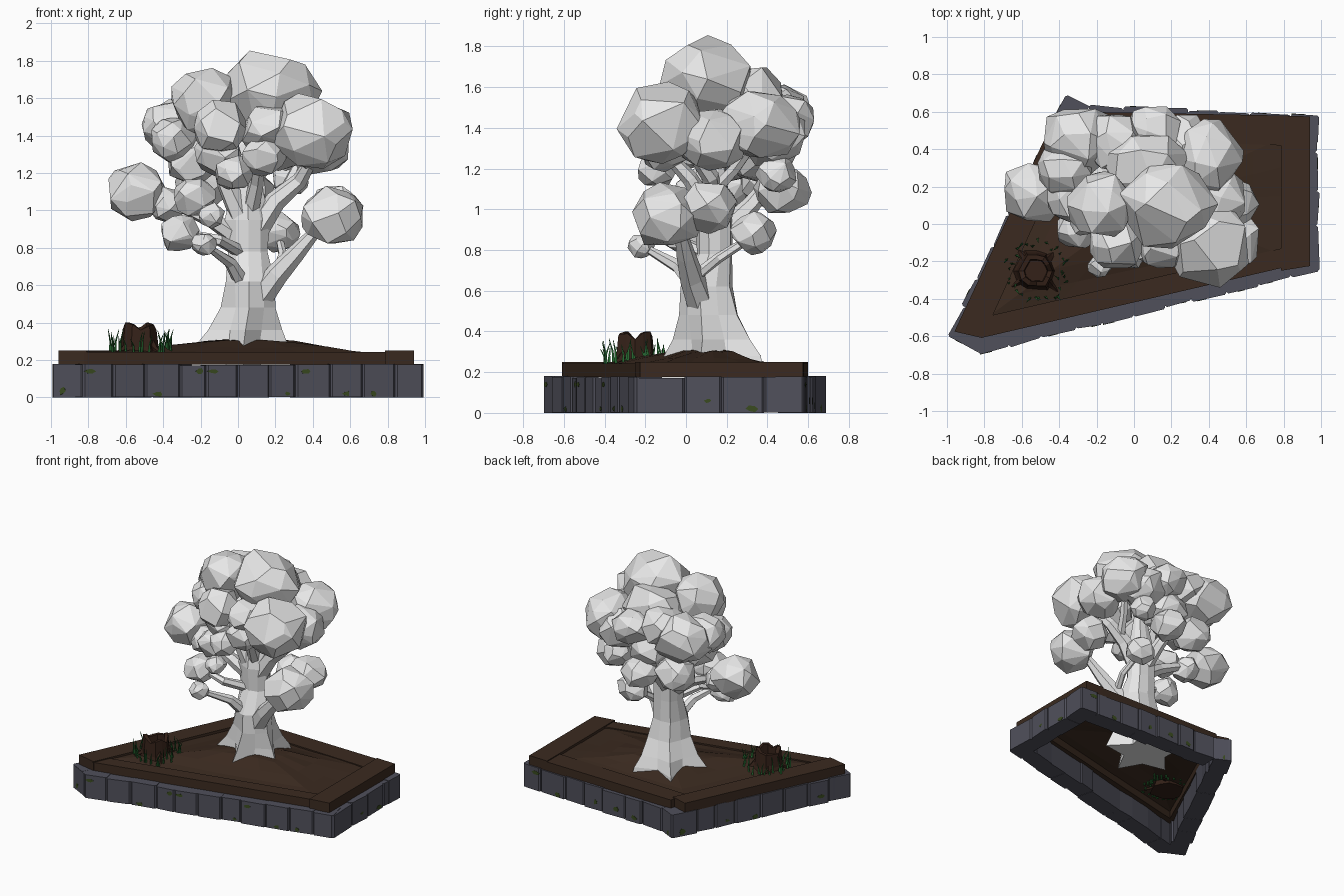
import bpy, bmesh, math, random
from mathutils import Vector

if "Cube" in bpy.data.objects:
    bpy.data.objects.remove(bpy.data.objects["Cube"])
random.seed(11)
rnd = random.uniform


def material(name, rgb):
    m = bpy.data.materials.new(name)
    m.diffuse_color = (*rgb, 1)
    m.use_nodes = True
    m.node_tree.nodes["Principled BSDF"].inputs["Base Color"].default_value = m.diffuse_color
    return m


PALE = material("pale_grey", (0.8, 0.8, 0.8))
STONE = material("slate_stone", (0.08, 0.08, 0.105))
MOSS = material("moss", (0.042, 0.070, 0.014))
WOOD = material("brown_plank", (0.043, 0.023, 0.014))
BARK = material("dark_bark", (0.034, 0.015, 0.009))
GRASS = material("grass_green", (0.02, 0.14, 0.03))


def finish(name, bm, *mats):
    bmesh.ops.recalc_face_normals(bm, faces=bm.faces)
    me = bpy.data.meshes.new(name)
    bm.to_mesh(me)
    bm.free()
    for m in mats:
        me.materials.append(m)
    ob = bpy.data.objects.new(name, me)
    bpy.context.collection.objects.link(ob)
    return ob


def prism(bm, pts, z0, z1):
    """Upright block from a plan outline."""
    loft(bm, [[(p[0], p[1], z) for p in pts] for z in (z0, z1)])


def loft(bm, rings, cap=True):
    """Skin rings of points that all have the same count."""
    vs = [[bm.verts.new(p) for p in r] for r in rings]
    n = len(vs[0])
    for a, b in zip(vs, vs[1:]):
        for i in range(n):
            bm.faces.new((a[i], a[(i + 1) % n], b[(i + 1) % n], b[i]))
    if cap:
        bm.faces.new(vs[0][::-1])
        bm.faces.new(vs[-1])


def limb(bm, pts, r0, r1, sides=6):
    """Tapered tube along a path."""
    pts = [Vector(p) for p in pts]
    rings = []
    for k, p in enumerate(pts):
        d = (pts[min(k + 1, len(pts) - 1)] - pts[max(k - 1, 0)]).normalized()
        u = d.cross(Vector((0.3, 1, 0.1))).normalized()
        v = d.cross(u)
        r = r0 + (r1 - r0) * k / (len(pts) - 1)
        rings.append([p + r * (u * math.cos(a) + v * math.sin(a))
                      for a in (2 * math.pi * i / sides for i in range(sides))])
    loft(bm, rings)


# Ring of stone blocks, with thin ragged moss plates on some outer faces
corners = [(-.83, -.69), (.99, -.25), (.99, .575), (-.24, .635), (-.36, .69), (-.995, -.6)]
counts = [11, 4, 7, 1, 8, 1]
stones, moss = bmesh.new(), bmesh.new()
for k, n in enumerate(counts):
    a, b = Vector(corners[k]), Vector(corners[(k + 1) % 6])
    d = (b - a).normalized()
    inward = Vector((-d.y, d.x))
    cuts = [0] + [(i + rnd(-.18, .18)) / n for i in range(1, n)] + [1]
    for t0, t1 in zip(cuts, cuts[1:]):
        p, q = a.lerp(b, t0), a.lerp(b, t1)
        o = inward * rnd(-.008, .008)
        skew = inward * rnd(-.006, .006)
        p, q = p + o + skew, q + o - skew
        c = d * .01
        e = inward * .01
        prism(stones, [p + e, p + c, q - c, q + e, q + inward * .14, p + inward * .14],
              rnd(0, .003), rnd(.172, .182))
        if random.random() < .75:
            m = p.lerp(q, rnd(.2, .8))
            z, w, h = random.choice((.02, .035, .06, .14)), rnd(.015, .035), rnd(.012, .025)
            outline = [(math.cos(t) * w * f, math.sin(t) * h * f)
                       for t in (i * math.pi / 3 for i in range(6)) for f in [rnd(.6, 1.2)]]
            loft(moss, [[(*(m + d * u + inward * dep), max(.001, z + v)) for u, v in outline]
                        for dep in (-.002, .005)])
finish("stone_border", stones, STONE)
finish("moss_patches", moss, MOSS)

# Plank frame
planks = {
    "left_plank": [(-.96, -.575), (-.81, -.61), (-.28, .56), (-.41, .6)],
    "front_plank": [(-.82, -.61), (.79, -.235), (.79, -.13), (-.77, -.49)],
    "back_plank": [(-.33, .46), (.79, .42), (.79, .58), (-.29, .6)],
    "right_plank": [(.785, -.25), (.94, -.225), (.94, .575), (.785, .58)]}
for k, (name, pts) in enumerate(planks.items()):
    bm = bmesh.new()
    prism(bm, pts, .175, .25 if k % 3 == 0 else .243)
    finish(name, bm, WOOD)

# Soil mound rising towards the tree
edge = [Vector(p) for p in ((-.84, -.54), (.83, -.18), (.83, .48), (-.35, .5))]
rim = [edge[k].lerp(edge[(k + 1) % 4], i / 4) for k in range(4) for i in range(4)]
centre = Vector((.06, .12))
bm = bmesh.new()
rings = []
for t, z in ((0, .228), (.25, .242), (.45, .268), (.7, .3), (.93, .31)):
    rings.append([(*p.lerp(centre, t), z + (rnd(-.006, .006) if t else 0)) for p in rim])
loft(bm, rings, cap=False)
finish("soil_mound", bm, WOOD)

# Tree trunk with flared roots, oval higher up, then limbs
bm = bmesh.new()
rings = []
for z, cx, cy, r, flare in ((.16, .03, .15, .2, .45), (.28, .03, .15, .185, .42), (.36, .04, .145, .165, .25),
                            (.48, .06, .12, .138, .1), (.62, .06, .11, .128, .06), (.78, .055, .14, .108, .04),
                            (.95, .055, .14, .116, .08), (1.08, .05, .14, .09, .1), (1.3, .06, .14, .05, 0)):
    ring = []
    oval = .8 if z > .7 else 1
    for i in range(10):
        a = math.pi * (i / 5 + .1)
        rr = r * (1 + flare * (1 if i % 2 else -.5) + rnd(-.07, .07))
        ring.append((cx + rr * math.cos(a), cy + rr * oval * math.sin(a), z))
    rings.append(ring)
loft(bm, rings)
for pts, r0, r1 in (
        (((.09, .09, .5), (.21, .03, .66), (.31, 0, .77), (.39, -.02, .86), (.47, -.03, .94)), .075, .022),
        (((.2, .03, .66), (.24, .16, .76), (.22, .32, .86)), .03, .02),
        (((.07, .13, .85), (.2, .13, 1.05), (.33, .12, 1.16), (.41, .02, 1.3)), .07, .03),
        (((.24, .13, 1.08), (.3, .24, 1.2), (.38, .35, 1.35)), .035, .025),
        (((.04, .13, .92), (-.06, .1, 1.14), (-.13, .08, 1.38)), .07, .035),
        (((.05, .15, .82), (-.14, .12, .95), (-.3, .14, 1.02), (-.5, .16, 1.08)), .055, .022),
        (((.05, .14, .76), (-.1, -.03, .84), (-.28, -.02, .88)), .04, .02),
        (((.06, .1, .55), (-.04, -.04, .72), (-.17, -.2, .81)), .05, .018),
        (((.05, .14, .85), (.02, .32, 1.02), (-.05, .46, 1.2)), .06, .03),
        (((.06, .13, .97), (.1, .02, 1.15), (.12, -.1, 1.28)), .05, .03)):
    limb(bm, pts, r0, r1)
finish("trunk_and_limbs", bm, PALE)

# Faceted foliage clumps: x, y, z, radius
clumps = [
    (.17, .1, 1.62, .23), (-.17, .1, 1.59, .19), (.41, -.12, 1.42, .21), (.4, .36, 1.41, .19),
    (-.29, .44, 1.43, .19), (.11, .5, 1.44, .14), (.07, .32, 1.53, .2), (-.1, -.1, 1.44, .15),
    (.13, -.12, 1.29, .12), (-.35, .15, 1.38, .13), (.44, .12, 1.34, .17), (-.02, -.14, 1.2, .1),
    (-.2, .42, 1.13, .14), (.06, .47, 1.1, .13), (.22, .33, .88, .11), (.5, -.1, .97, .16),
    (.52, .11, 1.01, .14), (-.18, -.22, .82, .065), (-.31, -.02, .88, .11), (-.24, .05, 1.07, .11),
    (-.54, .17, 1.1, .165), (-.14, -.07, .97, .07), (-.25, .22, 1.27, .14), (.15, -.08, 1.44, .15),
    (-.1, .44, 1.48, .16), (.26, .42, 1.36, .16), (-.1, -.02, 1.31, .13), (.02, .36, 1.28, .17),
    (-.37, .29, 1.45, .15), (.24, .05, 1.36, .15), (.28, .44, 1.17, .1), (-.38, .14, 1.03, .1)]
bm = bmesh.new()
N = 26
for x, y, z, r in clumps:
    turn = rnd(0, 6)
    ex, ey, ez = rnd(.98, 1.12), rnd(.98, 1.12), rnd(.9, 1)
    vs = []
    for i in range(N):
        h = max(-1, min(1, 1 - 2 * (i + .5 + rnd(-.8, .8)) / N))
        a = turn + i * 2.39996 + rnd(-.45, .45)
        s = math.sqrt(1 - h * h)
        k = r * rnd(.93, 1.1)
        vs.append(bm.verts.new((x + k * s * ex * math.cos(a), y + k * s * ey * math.sin(a), z + k * h * ez)))
    out = bmesh.ops.convex_hull(bm, input=vs)
    inner = [g for g in out["geom_interior"] if isinstance(g, bmesh.types.BMVert)]
    bmesh.ops.delete(bm, geom=inner, context='VERTS')
# pointed crown
top = max(bm.verts, key=lambda v: v.co.z)
top.co.z = 1.855
bmesh.ops.dissolve_limit(bm, angle_limit=math.radians(9), verts=bm.verts, edges=bm.edges)
finish("foliage", bm, PALE)

# Hollow broken stump with small roots
sx, sy = -.52, -.25
bm = bmesh.new()
tops = [rnd(.36, .41) for i in range(12)]
lump = [rnd(.88, 1.12) for i in range(12)]
rings = []
for r, z in ((.12, .22), (.1, .27), (.088, None), (.062, None), (.058, .3)):
    rings.append([(sx + r * lump[i] * math.cos(a), sy + r * lump[i] * math.sin(a), z or tops[i])
                  for i in range(12) for a in [i * math.pi / 6]])
loft(bm, rings)
for a in (.8, 2.3, 3.7, 5.5):
    c, s = math.cos(a), math.sin(a)
    limb(bm, [(sx + c * .07, sy + s * .07, .29), (sx + c * .11, sy + s * .11, .255),
              (sx + c * .16, sy + s * .16, .235)], .028, .006, 5)
finish("stump", bm, BARK)

# Grass blades around the stump, a few nearer the tree
bm = bmesh.new()
for i in range(34):
    a, d = i * .21 + rnd(-.1, .1), rnd(.13, .18)
    x, y = sx + d * math.cos(a), sy + d * math.sin(a)
    if i > 30:
        x, y = rnd(-.42, -.27), rnd(-.3, -.1)
    h, lx, ly = rnd(.06, .13), rnd(-.025, .025), rnd(-.025, .025)
    limb(bm, [(x, y, .23), (x + lx * .2, y + ly * .2, .24 + h * .5), (x + lx, y + ly, .24 + h)], .0095, .0015, 3)
finish("grass", bm, GRASS)
